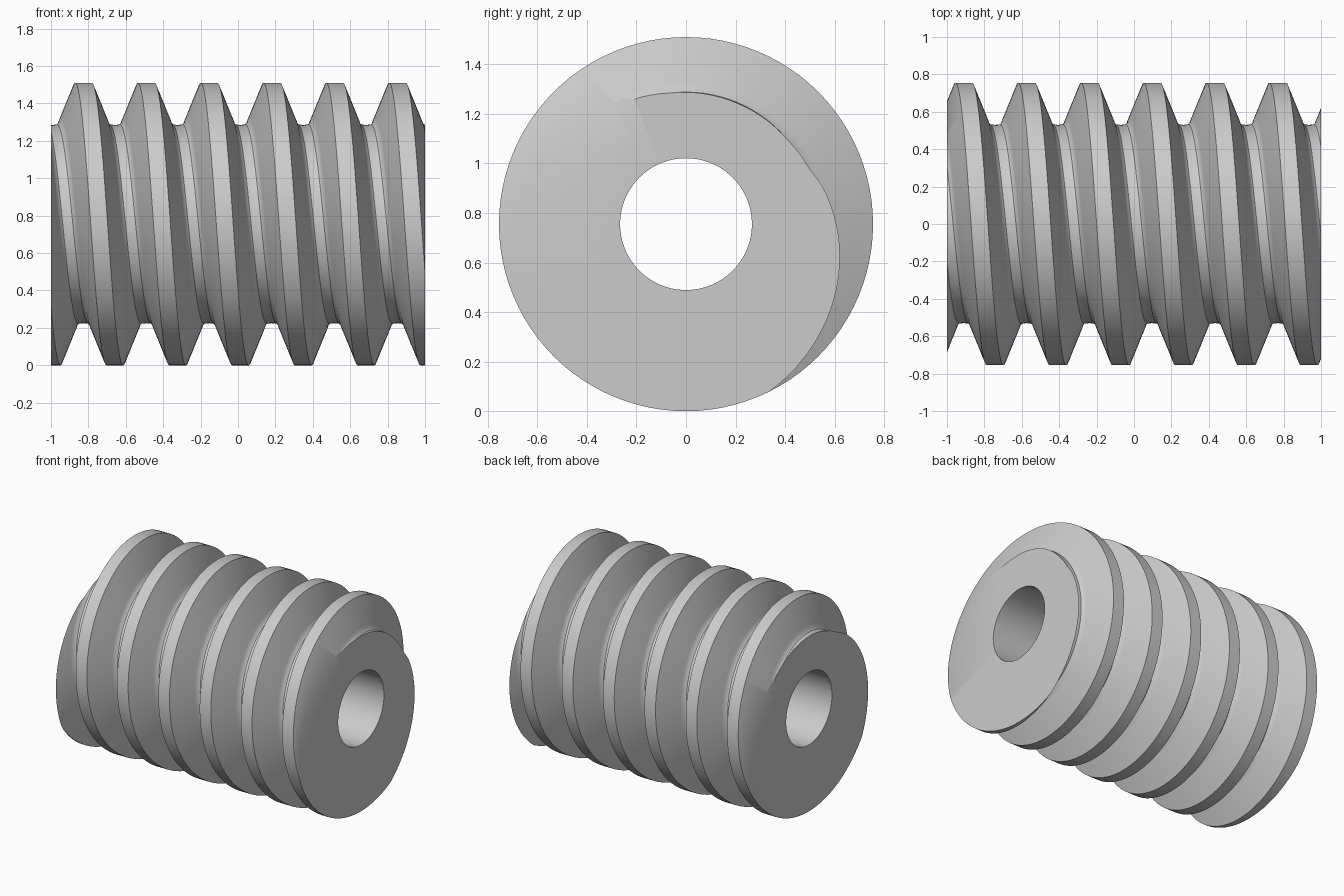
import bpy, bmesh, math

if "Cube" in bpy.data.objects:
    bpy.data.objects.remove(bpy.data.objects["Cube"], do_unlink=True)

PITCH = 0.3357      # axial advance per turn
PHASE = 0.097       # crest position at the back
OUTER, ROOT, BORE = 0.755, 0.53, 0.266
SEG, TURNS = 96, 10
HALF = 1.0

steel = bpy.data.materials.new("steel_grey")
steel.use_nodes = True
colour = (0.6, 0.6, 0.6, 1)
steel.diffuse_color = colour
steel.node_tree.nodes["Principled BSDF"].inputs["Base Color"].default_value = colour

# Tooth section over one pitch: (axial offset, radius), root - flank - crest - flank
side = [(0.045, OUTER), (0.119, 0.57), (0.126, 0.547), (0.141, 0.533)]
profile = [(-PITCH / 2, ROOT)] + [(-o, r) for o, r in reversed(side)] + side

bm = bmesh.new()

# Helical thread surface, each turn joined to the next
rows = []
for i in range(SEG * TURNS + 1):
    turn = i / SEG - TURNS / 2
    a = 2 * math.pi * turn
    rows.append([bm.verts.new((PHASE + PITCH * turn + o, r * math.cos(a), OUTER + r * math.sin(a)))
                 for o, r in profile])
for i in range(SEG * TURNS):
    for p, q in zip(rows[i], rows[i][1:]):
        k = rows[i].index(p)
        bm.faces.new((p, q, rows[i + 1][k + 1], rows[i + 1][k]))
    if i + SEG + 1 < len(rows):
        bm.faces.new((rows[i][-1], rows[i + SEG][0], rows[i + SEG + 1][0], rows[i + 1][-1]))

# Trim the thread square at both ends
for s in (-1, 1):
    bmesh.ops.bisect_plane(bm, geom=bm.verts[:] + bm.edges[:] + bm.faces[:], dist=1e-6,
                           plane_co=(s * HALF, 0, 0), plane_no=(s, 0, 0), clear_outer=True)
bmesh.ops.remove_doubles(bm, verts=bm.verts[:], dist=1e-4)

# Shaft bore
rings = [[bm.verts.new((s * HALF, BORE * math.cos(2 * math.pi * k / SEG),
                        OUTER + BORE * math.sin(2 * math.pi * k / SEG)))
          for k in range(SEG)] for s in (-1, 1)]
for k in range(SEG):
    n = (k + 1) % SEG
    bm.faces.new((rings[0][k], rings[0][n], rings[1][n], rings[1][k]))

# Flat end faces around the bore
for s in (-1, 1):
    rim = [e for e in bm.edges if e.is_boundary
           and all(abs(v.co.x - s * HALF) < 1e-3 for v in e.verts)]
    bmesh.ops.triangle_fill(bm, edges=rim, use_beauty=True, normal=(s, 0, 0))

bmesh.ops.recalc_face_normals(bm, faces=bm.faces[:])
mesh = bpy.data.meshes.new("worm_screw")
bm.to_mesh(mesh)
bm.free()
mesh.materials.append(steel)

worm = bpy.data.objects.new("worm_screw", mesh)
bpy.context.collection.objects.link(worm)
bpy.ops.object.select_all(action='DESELECT')
worm.select_set(True)
bpy.context.view_layer.objects.active = worm
bpy.ops.object.shade_smooth_by_angle(angle=math.radians(30))
